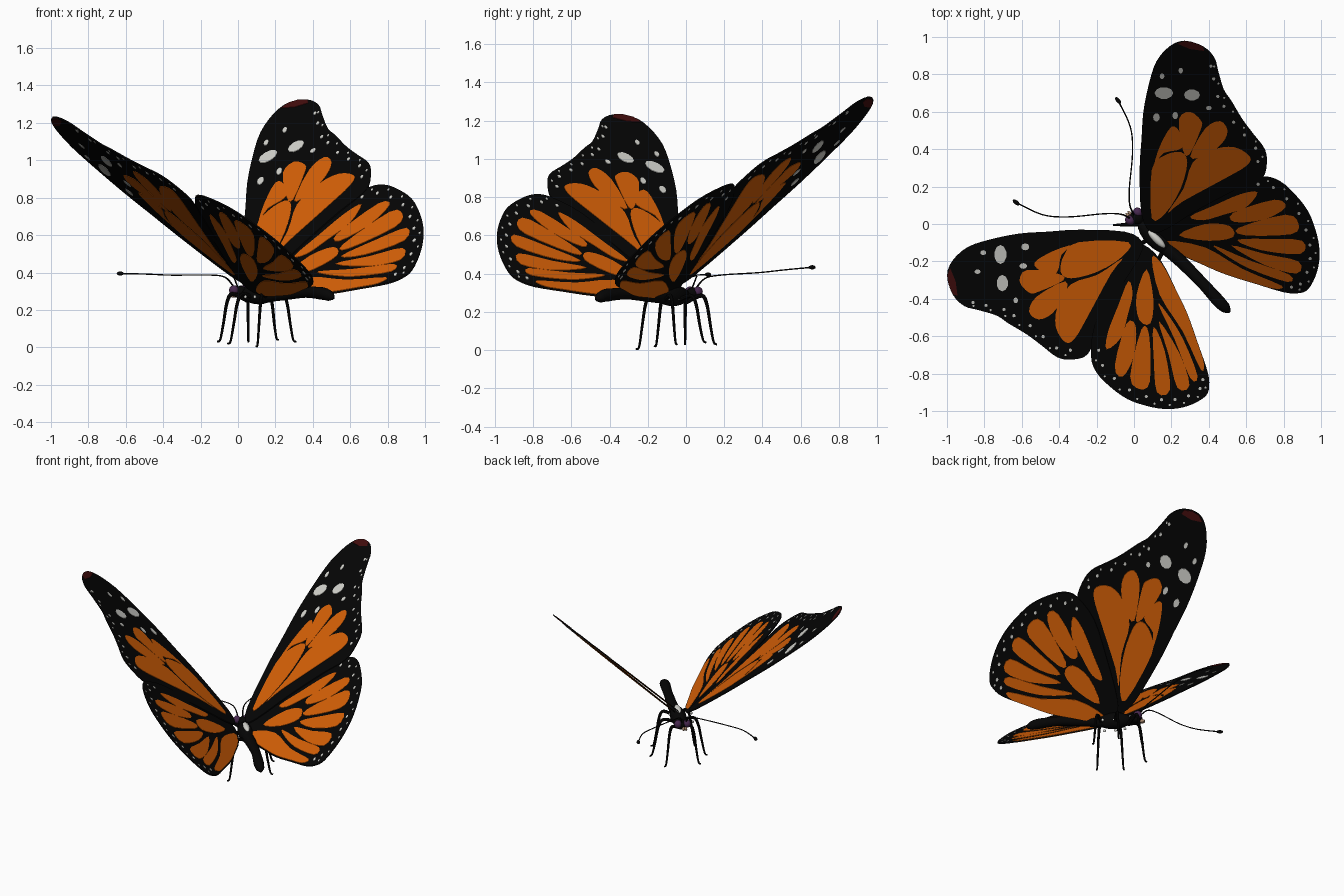
import bpy, bmesh, math
from mathutils import Vector, Matrix

if "Cube" in bpy.data.objects:
    bpy.data.objects.remove(bpy.data.objects["Cube"])

# flat colours
def mat(name, r, g, b):
    m = bpy.data.materials.new(name)
    m.diffuse_color = (r, g, b, 1)
    m.use_nodes = True
    m.node_tree.nodes["Principled BSDF"].inputs["Base Color"].default_value = m.diffuse_color
    return m

BLACK = mat("black", 0.0015, 0.0015, 0.0015)
ORANGE = mat("orange", 0.66, 0.115, 0.002)
WHITE = mat("off white", 0.64, 0.64, 0.6)
RED = mat("dark red", 0.055, 0.004, 0.004)
PURPLE = mat("purple", 0.065, 0.022, 0.08)
TAN = mat("tan", 0.4, 0.25, 0.16)

def finish(bm, name, m, smooth=False):
    bmesh.ops.recalc_face_normals(bm, faces=bm.faces)
    me = bpy.data.meshes.new(name)
    bm.to_mesh(me)
    bm.free()
    me.materials.append(m)
    for p in me.polygons:
        p.use_smooth = smooth
    ob = bpy.data.objects.new(name, me)
    bpy.context.collection.objects.link(ob)
    return ob

def smooth_path(pts, n=3, closed=True):
    """Catmull-Rom curve through the points."""
    pts = [Vector(p) for p in pts]
    k, out = len(pts), []
    get = (lambda i: pts[i % k]) if closed else (lambda i: pts[max(0, min(k - 1, i))])
    for i in range(k if closed else k - 1):
        a, b, c, d = get(i - 1), get(i), get(i + 1), get(i + 2)
        for s in range(n):
            t = s / n
            out.append(0.5 * (2 * b + (c - a) * t + (2 * a - 5 * b + 4 * c - d) * t * t
                              + (3 * b - a - 3 * c + d) * t ** 3))
    return out if closed else out + [pts[-1]]

# The body runs along the diagonal: forward is (-1, 1), wings rise to both sides
def wing_point(x, y, side, hind):
    f, r = (y - x) / math.sqrt(2), (x + y) / math.sqrt(2)
    a, b = (0.914, 0.318) if side > 0 else (0.825, 0.296)
    z = 0.33 + a * (r - 0.03) + b * (f + 0.11)
    if hind:
        z += 0.036 * (r - 0.03) - 0.025
    if side > 0:
        return Vector((x, y, z))
    p = Vector((-y, -x, z))
    if hind:   # left hindwing is swung slightly towards the body
        return Matrix.Rotation(math.radians(2.2), 3, 'Z') @ (p - Vector((0.1, -0.05, 0))) + Vector((0.1, -0.05, 0))
    return Vector((p.x * 1.02, p.y * 1.02, p.z))

def plates(name, polys, m, side, hind, thick):
    """Flat prisms lying in the plane of a wing; outlines in hundredths."""
    bm = bmesh.new()
    h = Vector((0, 0, thick * 0.7))
    for poly in polys:
        pts = [wing_point(p[0] / 100, p[1] / 100, side, hind) for p in poly]
        lo = [bm.verts.new(p - h) for p in pts]
        hi = [bm.verts.new(p + h) for p in pts]
        bm.faces.new(lo)
        bm.faces.new(hi[::-1])
        for i in range(len(pts)):
            j = (i + 1) % len(pts)
            bm.faces.new((lo[i], lo[j], hi[j], hi[i]))
    return finish(bm, name, m)

def spot(x, y, rx, ry, n=10):
    return [(x + rx * math.cos(2 * math.pi * i / n), y + ry * math.sin(2 * math.pi * i / n))
            for i in range(n)]

def margin_spots(outline, first, last, centre):
    """Two rows of small dots following the outer edge."""
    edge = smooth_path(outline[first:last], 2, False)
    out = []
    for i, p in enumerate(edge):
        d = (Vector(centre) - p).normalized()
        q = p + d * (2.2 if i % 2 else 5)
        s = 0.6 if i % 2 else 0.9
        out.append(spot(q.x, q.y, s, s, 7))
    return out

# wing outlines seen from above (hundredths of a unit)
FORE = [(9, -4), (4, 5), (3, 29), (4, 45), (5, 60), (8, 75), (12, 87), (19, 95), (27, 98),
        (37, 95), (43, 89), (45, 82), (48, 72), (52, 66), (58, 56), (64, 48), (70, 40),
        (71, 32), (68, 24), (54, 18), (35, 8), (17, -3)]
HIND = [(11, -5), (16, 2), (34, 13), (53, 23), (69, 25.5), (78, 23), (86, 16), (93, 7),
        (97, -3), (99, -12), (99, -20), (97, -28), (93, -35), (88, -37), (80, -36.5),
        (65, -32), (49, -27), (35, -21), (20, -14)]

# orange cells between the veins
FORE_CELLS = [
    [(9.5, 3), (9.5, 29), (16, 36.5), (25, 38.5), (28.5, 33), (25, 19), (17, 6)],
    [(11, 32), (14, 42), (20, 52), (24.5, 49), (25.5, 40.5), (16, 38)],
    [(24, 56), (30, 60), (36, 55), (35.5, 50), (29.5, 37), (26, 40)],
    [(30, 36), (38, 51), (46, 55), (50, 50), (47, 43), (38, 36.5)],
    [(31.5, 33), (43, 40), (54, 41), (62, 36), (60, 31), (48, 24), (26, 12), (18, 6), (26.5, 19)]]
HIND_CELLS = [
    [(24, -6), (38, 0), (51, -1), (53, -7), (40, -9)],
    [(30, 4), (43, 10), (57, 16), (66, 17), (60, 9), (48, 5), (37, 2)],
    [(53, 6), (75, 13), (81, 9), (70, 2.5), (54, 1)],
    [(56, -2), (81, 5), (88, 0), (84, -5.5), (59, -6)],
    [(55, -8.5), (73, -8), (90, -9), (89, -16), (68, -14)],
    [(52, -11.5), (70, -16), (88, -20), (87, -26.5), (70, -22)],
    [(43, -11.5), (62, -19.5), (83, -27), (82, -31), (62, -24), (48, -16)],
    [(18, -9), (38, -12.5), (58, -24), (79, -33), (75, -34.6), (65, -31.8), (49, -26.8),
     (35, -20.8), (21, -14)]]

# bigger pale spots near the forewing tip
BIG = [spot(16, 70, 5, 3.2), spot(31, 69, 4.3, 3), spot(12, 57, 1.8, 2.2), spot(22, 58, 1.5, 2),
       spot(15, 79, 1.3, 1.6), spot(25, 82, 1.2, 1.6), spot(40, 62, 1.5, 1.2)]
TIP = [(23, 96.4), (27, 97.8), (32, 97.1), (37, 94.8), (37.5, 92.5), (30, 93.5)]

for side, word in ((1, "right"), (-1, "left")):
    plates(word + "_forewing", [smooth_path(FORE)], BLACK, side, 0, 0.006)
    plates(word + "_hindwing", [smooth_path(HIND)], BLACK, side, 1, 0.006)
    plates(word + "_forewing_cells", [smooth_path(c) for c in FORE_CELLS], ORANGE, side, 0, 0.0095)
    plates(word + "_hindwing_cells", [smooth_path(c) for c in HIND_CELLS], ORANGE, side, 1, 0.0095)
    plates(word + "_forewing_spots", BIG + margin_spots(FORE, 10, 18, (25, 45)),
           WHITE, side, 0, 0.0098)
    plates(word + "_hindwing_spots", margin_spots(HIND, 4, 14, (50, -5)), WHITE, side, 1, 0.0098)
    plates(word + "_forewing_tip", [TIP], RED, side, 0, 0.0095)

# rounded body parts, long axis along the body
def ellipsoid(name, loc, size, m, turn=135):
    bm = bmesh.new()
    mx = (Matrix.Translation(loc) @ Matrix.Rotation(math.radians(turn), 4, 'Z')
          @ Matrix.Diagonal((*size, 1)))
    bmesh.ops.create_uvsphere(bm, u_segments=20, v_segments=12, radius=1, matrix=mx)
    return finish(bm, name, m, True)

def tube(name, pts, radii, m, n=5, sides=3):
    """Tapered round tube through (x, y, z) points."""
    path = smooth_path(pts, n, False)
    cu = bpy.data.curves.new(name, 'CURVE')
    cu.dimensions, cu.bevel_depth, cu.bevel_resolution, cu.use_fill_caps = '3D', 1, sides, True
    sp = cu.splines.new('POLY')
    sp.points.add(len(path) - 1)
    for i, p in enumerate(path):
        k = min(i // n, len(radii) - 2)
        t = i / n - k
        sp.points[i].co = (*p, 1)
        sp.points[i].radius = radii[k] * (1 - t) + radii[k + 1] * t
    cu.materials.append(m)
    ob = bpy.data.objects.new(name, cu)
    bpy.context.collection.objects.link(ob)
    bpy.ops.object.select_all(action='DESELECT')
    ob.select_set(True)
    bpy.context.view_layer.objects.active = ob
    bpy.ops.object.convert(target='MESH')
    bpy.ops.object.shade_smooth_by_angle()

ellipsoid("thorax", (0.11, -0.07, 0.285), (0.115, 0.052, 0.055), BLACK)
ellipsoid("thorax_patch", (0.12, -0.08, 0.328), (0.064, 0.021, 0.022), WHITE)
ellipsoid("head", (0.015, 0.035, 0.295), (0.038, 0.034, 0.033), BLACK)
tube("abdomen", [(0.15, -0.11, 0.28), (0.24, -0.19, 0.285), (0.36, -0.31, 0.295),
                 (0.45, -0.41, 0.288), (0.49, -0.45, 0.275), (0.512, -0.47, 0.262)],
     [0.04, 0.034, 0.03, 0.034, 0.028, 0.006], BLACK, 5, 5)

def mirrored(p, side, c=0.0):
    return p if side > 0 else (c - p[1], c - p[0], p[2])

# eyes, mouth feelers, antennae and pale side dots
for side, word in ((1, "right"), (-1, "left")):
    ellipsoid(word + "_eye", mirrored((0.02, 0.062, 0.305), side, 0.04), (0.027, 0.025, 0.027), PURPLE)
    ellipsoid(word + "_palp", mirrored((-0.014, 0.05, 0.278), side, 0.025), (0.028, 0.009, 0.012), TAN)
    path = [(0.0, 0.05, 0.32), (-0.022, 0.10, 0.375), (-0.025, 0.19, 0.393), (-0.008, 0.38, 0.405),
            (-0.02, 0.52, 0.42), (-0.085, 0.66, 0.433)]
    drop = 0 if side > 0 else 0.038
    path = [mirrored((x, y, z - drop * max(0, y - 0.1) / 0.56), side, 0.03) for x, y, z in path]
    tube(word + "_antenna", path, [0.005, 0.004, 0.0035, 0.0035, 0.0035, 0.004], BLACK, 5, 1)
    turn = 128 if side > 0 else 142
    ellipsoid(word + "_antenna_club", path[-1], (0.022, 0.011, 0.011), BLACK, turn)
    for i, (x, y) in enumerate(((0.085, -0.005), (0.14, -0.04), (0.19, -0.09))):
        ellipsoid(f"{word}_side_dot_{i}", mirrored((x, y, 0.27), side), (0.009, 0.007, 0.009), WHITE)

# six legs: out from the thorax, down to the feet
LEGS = {"front": ((0.05, 0.0), (0.055, 0.145), 0.03, 0.03), "middle": ((0.11, -0.06), (0.205, 0.09), 0.04, 0.02),
        "back": ((0.16, -0.12), (0.295, -0.055), 0.03, 0.006)}
for pos, (hip, foot, z_right, z_left) in LEGS.items():
    for side, word in ((1, "right"), (-1, "left")):
        h, f = Vector(hip), Vector(foot)
        out = (f - h).normalized()
        z0 = z_right if side > 0 else z_left
        steps = [(h, 0.25), (h.lerp(f, 0.55), 0.285), (h.lerp(f, 0.75), 0.24),
                 (h.lerp(f, 0.88), 0.13), (f, z0 + 0.012), (f + out * 0.018, z0)]
        pts = [mirrored((p.x, p.y, z), side, 0.05) for p, z in steps]
        tube(f"{word}_{pos}_leg", pts, [0.012, 0.011, 0.009, 0.0075, 0.006, 0.005], BLACK, 4, 2)
